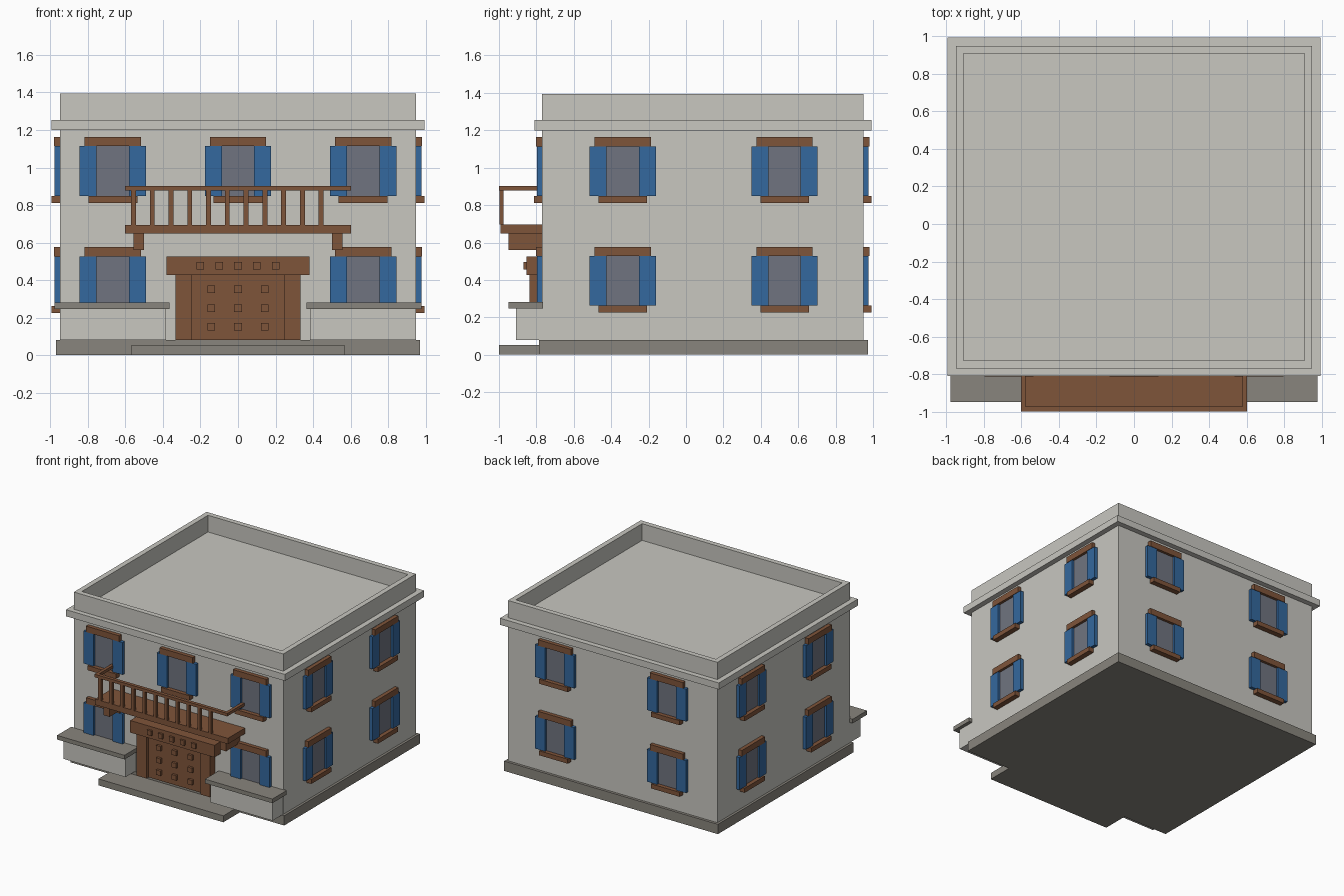
import bpy, bmesh
from mathutils import Matrix, Vector

if "Cube" in bpy.data.objects:
    bpy.data.objects.remove(bpy.data.objects["Cube"])


def material(name, rgb):
    m = bpy.data.materials.new(name)
    m.diffuse_color = (*rgb, 1)
    m.use_nodes = True
    m.node_tree.nodes["Principled BSDF"].inputs["Base Color"].default_value = m.diffuse_color
    return m


PLASTER = material("plaster", (0.578, 0.571, 0.527))
STONE = material("grey stone", (0.25, 0.235, 0.205))
WOOD = material("brown wood", (0.212, 0.089, 0.042))
BLUE = material("blue paint", (0.034, 0.138, 0.342))
GLASS = material("grey glass", (0.162, 0.175, 0.216))


def add_box(bm, x0, x1, y0, y1, z0, z1):
    size = Matrix.Diagonal((x1 - x0, y1 - y0, z1 - z0, 1))
    mid = Matrix.Translation(((x0 + x1) / 2, (y0 + y1) / 2, (z0 + z1) / 2))
    bmesh.ops.create_cube(bm, size=1, matrix=mid @ size)


def finish(name, bm, mat):
    me = bpy.data.meshes.new(name)
    bm.to_mesh(me)
    bm.free()
    me.materials.append(mat)
    ob = bpy.data.objects.new(name, me)
    bpy.context.collection.objects.link(ob)
    return ob


def boxes(name, mat, *items):
    bm = bmesh.new()
    for b in items:
        add_box(bm, *b)
    return finish(name, bm, mat)


def both(x0, x1, *rest):
    """A box and its mirror image across x = 0."""
    return (x0, x1, *rest), (-x1, -x0, *rest)


# House walls, with the roof sunk behind a parapet
BACK, FRONT, SIDE = 0.95, -0.77, 0.95
bm = bmesh.new()
add_box(bm, -SIDE, SIDE, FRONT, BACK, 0.08, 1.395)
top = max(bm.faces, key=lambda f: f.calc_center_median().z)
bmesh.ops.inset_region(bm, faces=[top], thickness=0.06)
ext = bmesh.ops.extrude_face_region(bm, geom=[top])
bmesh.ops.translate(bm, vec=(0, 0, -0.137),
                    verts=[v for v in ext["geom"] if isinstance(v, bmesh.types.BMVert)])
if top.is_valid:
    bm.faces.remove(top)
bmesh.ops.recalc_face_normals(bm, faces=bm.faces)
finish("walls", bm, PLASTER)

boxes("cornice", PLASTER, (-0.993, 0.993, -0.81, 0.993, 1.2, 1.254))
boxes("plinth", STONE, (-0.97, 0.97, -0.787, 0.972, 0, 0.08))
boxes("front_step", STONE, (-0.567, 0.567, -1.0, -0.78, 0, 0.053))

# Low walls beside the door
boxes("low_walls", PLASTER, *both(0.385, 0.949, -0.908, -0.765, 0.08, 0.247))
boxes("low_wall_caps", STONE, *both(0.365, 0.977, -0.95, -0.765, 0.247, 0.281))

# Door
boxes("door_panel", WOOD, (-0.245, 0.245, -0.81, -0.765, 0.08, 0.426))
boxes("door_jambs", WOOD, *both(0.245, 0.332, -0.838, -0.765, 0.08, 0.426))
boxes("door_lintel", WOOD, (-0.382, 0.382, -0.852, -0.765, 0.426, 0.525))
studs = [(x, z, -0.83, -0.80) for x in (-0.143, 0, 0.143) for z in (0.15, 0.25, 0.352)]
studs += [(0.1 * i, 0.477, -0.868, -0.84) for i in range(-2, 3)]
boxes("door_studs", WOOD,
      *[(x - 0.02, x + 0.02, a, b, z - 0.02, z + 0.02) for x, z, a, b in studs])

# Balcony
boxes("balcony_floor", WOOD, (-0.603, 0.603, -0.992, -0.765, 0.648, 0.695))
boxes("balcony_brackets", WOOD, *both(0.5, 0.557, -0.95, -0.765, 0.56, 0.648))
boxes("balcony_rail", WOOD, (-0.603, 0.603, -1.0, -0.972, 0.878, 0.902),
      *both(0.578, 0.603, -0.972, -0.765, 0.878, 0.902))
boxes("balusters", WOOD,
      *[(x - 0.013, x + 0.013, -0.998, -0.975, 0.695, 0.878)
        for x in [-0.557 + 0.1 * i for i in range(11)]])

# Windows: boxes built facing -y, then turned onto each wall
PARTS = {
    "window_panes": (GLASS, [(-0.088, 0.088, -0.01, 0.005, 0, 0.265)]),
    "window_shutters": (BLUE, both(0.086, 0.177, -0.027, 0.005, 0, 0.265)),
    "window_lintels": (WOOD, [(-0.15, 0.15, -0.031, 0.005, 0.265, 0.314)]),
    "window_sills": (WOOD, [(-0.13, 0.13, -0.043, 0.005, -0.037, 0)]),
}
LOW, HIGH = 0.262, 0.849
places = [(x, FRONT, z, 0) for x in (-0.667, 0.667) for z in (LOW, HIGH)]
places.append((0, FRONT, HIGH, 0))
places += [(x, BACK, z, 2) for x in (-0.508, 0.508) for z in (LOW, HIGH)]
for y in (-0.338, 0.527):
    for z in (LOW, HIGH):
        places += [(SIDE, y, z, 1), (-SIDE, y, z, 3)]

for name, (mat, parts) in PARTS.items():
    bm = bmesh.new()
    for x, y, z, quarter in places:
        before = set(bm.verts)
        for b in parts:
            add_box(bm, *b)
        turn = Matrix.Rotation(quarter * 1.5707963, 4, "Z")
        bmesh.ops.transform(bm, matrix=Matrix.Translation(Vector((x, y, z))) @ turn,
                            verts=[v for v in bm.verts if v not in before])
    finish(name, bm, mat)
